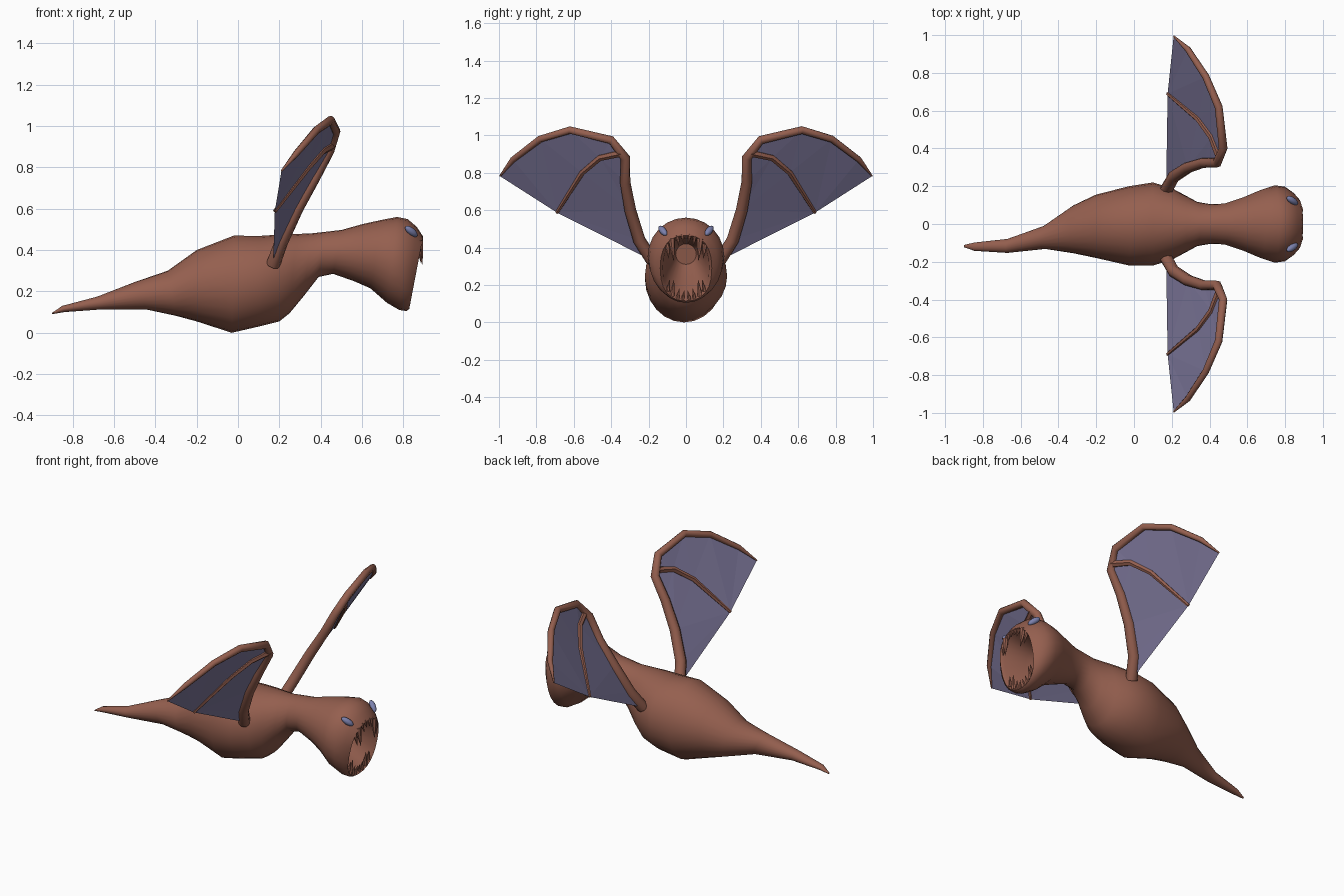
import bpy, bmesh, math
from mathutils import Vector, Matrix

if "Cube" in bpy.data.objects:
    bpy.data.objects.remove(bpy.data.objects["Cube"])


def material(name, rgb):
    m = bpy.data.materials.new(name)
    m.diffuse_color = (*rgb, 1)
    m.use_nodes = True
    m.node_tree.nodes["Principled BSDF"].inputs["Base Color"].default_value = m.diffuse_color
    return m


BROWN = material("brown hide", (0.30, 0.115, 0.078))
VIOLET = material("violet membrane", (0.205, 0.185, 0.325))
BLUE = material("slate blue eye", (0.20, 0.22, 0.42))


def finish(bm, name, mat, angle=None):
    if angle:
        bmesh.ops.recalc_face_normals(bm, faces=bm.faces)
    me = bpy.data.meshes.new(name)
    bm.to_mesh(me)
    bm.free()
    ob = bpy.data.objects.new(name, me)
    bpy.context.collection.objects.link(ob)
    me.materials.append(mat)
    if angle:
        bpy.ops.object.select_all(action='DESELECT')
        ob.select_set(True)
        bpy.context.view_layer.objects.active = ob
        bpy.ops.object.shade_smooth_by_angle(angle=math.radians(angle))
    return ob


def loft(bm, rings):
    loops = [[bm.verts.new(p) for p in r] for r in rings]
    n = len(loops[0])
    for a, b in zip(loops, loops[1:]):
        for i in range(n):
            j = (i + 1) % n
            bm.faces.new((a[i], a[j], b[j], b[i]))
    bm.faces.new(loops[0][::-1])
    bm.faces.new(loops[-1])


def tube(bm, pts, radii, sides=8):
    pts = [Vector(p) for p in pts]
    rings = []
    u = None
    for i, p in enumerate(pts):
        t = (pts[min(i + 1, len(pts) - 1)] - pts[max(i - 1, 0)]).normalized()
        ref = u if u else t.orthogonal()
        u = (ref - t * ref.dot(t)).normalized()      # carry the frame along
        v = t.cross(u)
        rings.append([p + radii[i] * (u * math.cos(a) + v * math.sin(a))
                      for a in (math.tau * k / sides for k in range(sides))])
    loft(bm, rings)


def ring_point(r, a):
    """Ring: top x, top z, bottom x, bottom z, centre y, half width, squareness."""
    xt, zt, xb, zb, yc, hw, p = r
    c, s = [math.copysign(abs(f) ** (2 / p), f) for f in (math.cos(a), math.sin(a))]
    return Vector(((xt + xb) / 2 + (xt - xb) / 2 * c, yc + hw * s,
                   (zt + zb) / 2 + (zt - zb) / 2 * c))


# body, tail, neck and head in one loft, turning inward at the mouth
RIM = (.895, .465, .828, .115, 0, .138, 2.4)
BODY = [
    (-.90, .096, -.90, .090, -.117, .006, 2), (-.85, .130, -.84, .100, -.120, .022, 2),
    (-.68, .175, -.66, .113, -.116, .037, 2), (-.50, .245, -.44, .112, -.070, .062, 2),
    (-.34, .300, -.30, .082, -.028, .127, 2), (-.20, .400, -.20, .055, -.012, .168, 2),
    (-.02, .470, -.03, .000, -.010, .210, 2), (.10, .468, .10, .030, 0, .220, 2),
    (.20, .475, .20, .055, 0, .190, 2), (.28, .478, .25, .095, 0, .155, 2),
    (.35, .480, .32, .180, 0, .117, 2), (.42, .488, .39, .270, 0, .105, 2),
    (.50, .497, .46, .285, 0, .108, 2), (.60, .525, .56, .250, 0, .142, 2),
    (.70, .547, .64, .215, 0, .180, 2), (.77, .560, .72, .145, 0, .205, 2),
    (.82, .550, .78, .110, 0, .197, 2), (.865, .512, .815, .105, 0, .168, 2.1),
    RIM, (.870, .448, .812, .132, 0, .124, 2.4),
    (.72, .440, .70, .200, 0, .105, 2.2), (.60, .420, .58, .310, 0, .055, 2)]
bm = bmesh.new()
loft(bm, [[ring_point(r, math.tau * k / 24) for k in range(24)] for r in BODY])
finish(bm, "body", BROWN, 50)

# teeth: (rim angle, length, base radius), mirrored left and right
UPPER = [(7, .045, .010), (18, .055, .011), (33, .115, .018), (50, .075, .013)]
LOWER = [(174, .050, .010), (163, .055, .011), (148, .085, .014), (133, .060, .011)]
bm = bmesh.new()
for deg, length, rad in UPPER + LOWER:
    for s in (1, -1):
        p = ring_point(RIM, math.radians(deg) * s)
        up = deg < 90
        base = Vector((p.x - .012, p.y * .92, p.z + (.005 if up else .004)))
        tip = base + Vector((.012, -.010 * s, -length if up else length))
        tube(bm, [base, base.lerp(tip, .5), tip], [rad, rad * .65, .001], 6)
finish(bm, "teeth", BROWN, 50)

# wings: arm along the leading edge, one finger, thin membrane
ARM = [(.17, .180, .33), (.21, .25, .44), (.285, .298, .60), (.37, .325, .75),
       (.44, .325, .88), (.472, .40, .975), (.448, .62, 1.028), (.38, .78, .98),
       (.285, .925, .87), (.21, .995, .782)]
ARM_R = [.034, .033, .031, .028, .026, .023, .021, .019, .016, .004]
FINGER = [(.455, .345, .905), (.41, .46, .88), (.34, .555, .80), (.178, .69, .587)]
FINGER_R = [.020, .018, .016, .010]
for s, side in ((1, "left"), (-1, "right")):
    def flip(pts):
        return [(x, y * s, z) for x, y, z in pts]

    bm = bmesh.new()
    tube(bm, flip(ARM), ARM_R)
    tube(bm, flip(FINGER), FINGER_R, 6)
    finish(bm, side + "_wing_arm", BROWN, 50)

    bm = bmesh.new()
    for outline in (ARM[:5] + FINGER, FINGER[::-1] + ARM[5:]):
        bm.faces.new([bm.verts.new(p) for p in flip(outline)])
    bmesh.ops.triangulate(bm, faces=bm.faces[:])
    finish(bm, side + "_wing_membrane", VIOLET)

    # eye: slanted oval half sunk in the brow
    bm = bmesh.new()
    bmesh.ops.create_uvsphere(bm, u_segments=16, v_segments=8, radius=1)
    axis = Vector((.06, -.04 * s, -.05))
    rot = axis.to_track_quat('Z', 'Y').to_matrix().to_4x4()
    bm.transform(Matrix.Translation((.838, .124 * s, .490)) @ rot
                 @ Matrix.Diagonal((.018, .018, .040, 1)))
    finish(bm, side + "_eye", BLUE, 60)
